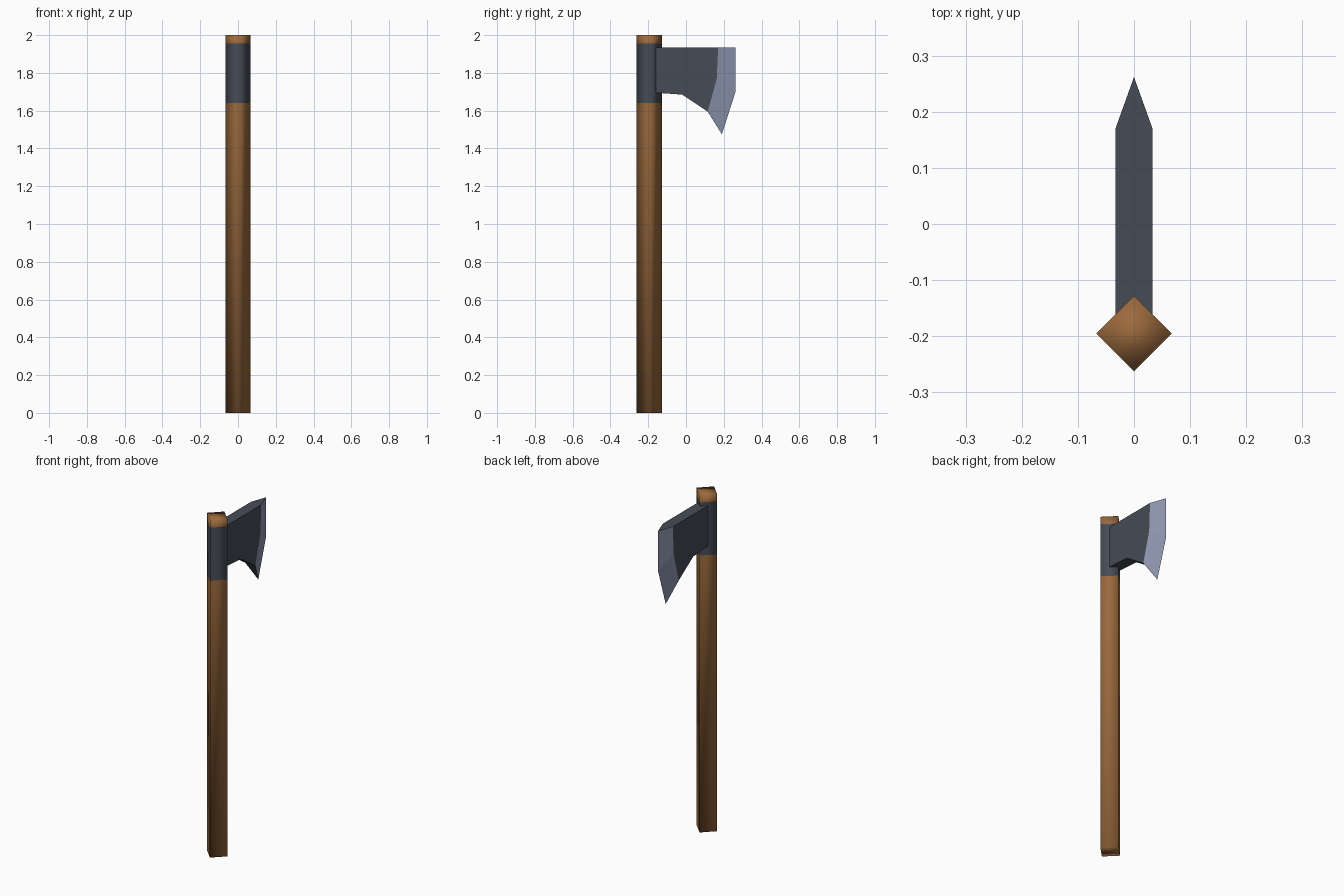
import bpy, bmesh, math

if "Cube" in bpy.data.objects:
    bpy.data.objects.remove(bpy.data.objects["Cube"])


def material(name, srgb):
    lin = [((c / 255 + 0.055) / 1.055) ** 2.4 for c in srgb]
    m = bpy.data.materials.new(name)
    m.diffuse_color = (*lin, 1)
    m.use_nodes = True
    m.node_tree.nodes["Principled BSDF"].inputs["Base Color"].default_value = m.diffuse_color
    return m


wood = material("brown wood", (155, 106, 61))
iron = material("dark iron", (70, 75, 86))
steel = material("bright steel", (146, 154, 180))


def finish(bm, name, mats):
    bmesh.ops.recalc_face_normals(bm, faces=bm.faces)
    me = bpy.data.meshes.new(name)
    bm.to_mesh(me)
    bm.free()
    for m in mats:
        me.materials.append(m)
    ob = bpy.data.objects.new(name, me)
    bpy.context.collection.objects.link(ob)
    return ob


# Handle: four-sided smooth shaft with an iron band near the top
bm = bmesh.new()
R, CY = 0.067, -0.195
rings = [[bm.verts.new((R * math.cos(k * math.pi / 2), CY + R * math.sin(k * math.pi / 2), z))
          for k in range(4)] for z in (0, 1.64, 1.955, 2.0)]
for i in range(3):
    for k in range(4):
        j = (k + 1) % 4
        f = bm.faces.new((rings[i][k], rings[i][j], rings[i + 1][j], rings[i + 1][k]))
        f.material_index = 1 if i == 1 else 0
bm.faces.new(rings[0])
bm.faces.new(rings[3])
for f in bm.faces:
    f.smooth = True
finish(bm, "handle", [wood, iron])

# Axe head: flat slab profile (y, z), then a bevel down to the cutting edge
bm = bmesh.new()
T = 0.033
top_back, low_back, low_mid = (-0.16, 1.935), (-0.16, 1.695), (-0.02, 1.685)
shoulder = [(0.115, 1.595), (0.163, 1.77), (0.17, 1.935)]
edge = [(0.19, 1.475), (0.262, 1.70), (0.262, 1.935)]
outline = [top_back, low_back, low_mid] + shoulder
left, right = [[bm.verts.new((x, y, z)) for y, z in outline] for x in (-T, T)]
tip = [bm.verts.new((0, y, z)) for y, z in edge]
bm.faces.new(left)
bm.faces.new(right)
for i in (0, 1, 2, 5):                      # rim of the slab
    j = (i + 1) % 6
    bm.faces.new((left[i], left[j], right[j], right[i]))
for side in (left, right):                  # bright bevel faces
    for i in (0, 1):
        f = bm.faces.new((side[3 + i], tip[i], tip[i + 1], side[4 + i]))
        f.material_index = 1
bm.faces.new((left[3], right[3], tip[0]))   # bevel ends
bm.faces.new((left[5], right[5], tip[2]))
finish(bm, "axe_head", [iron, steel])
